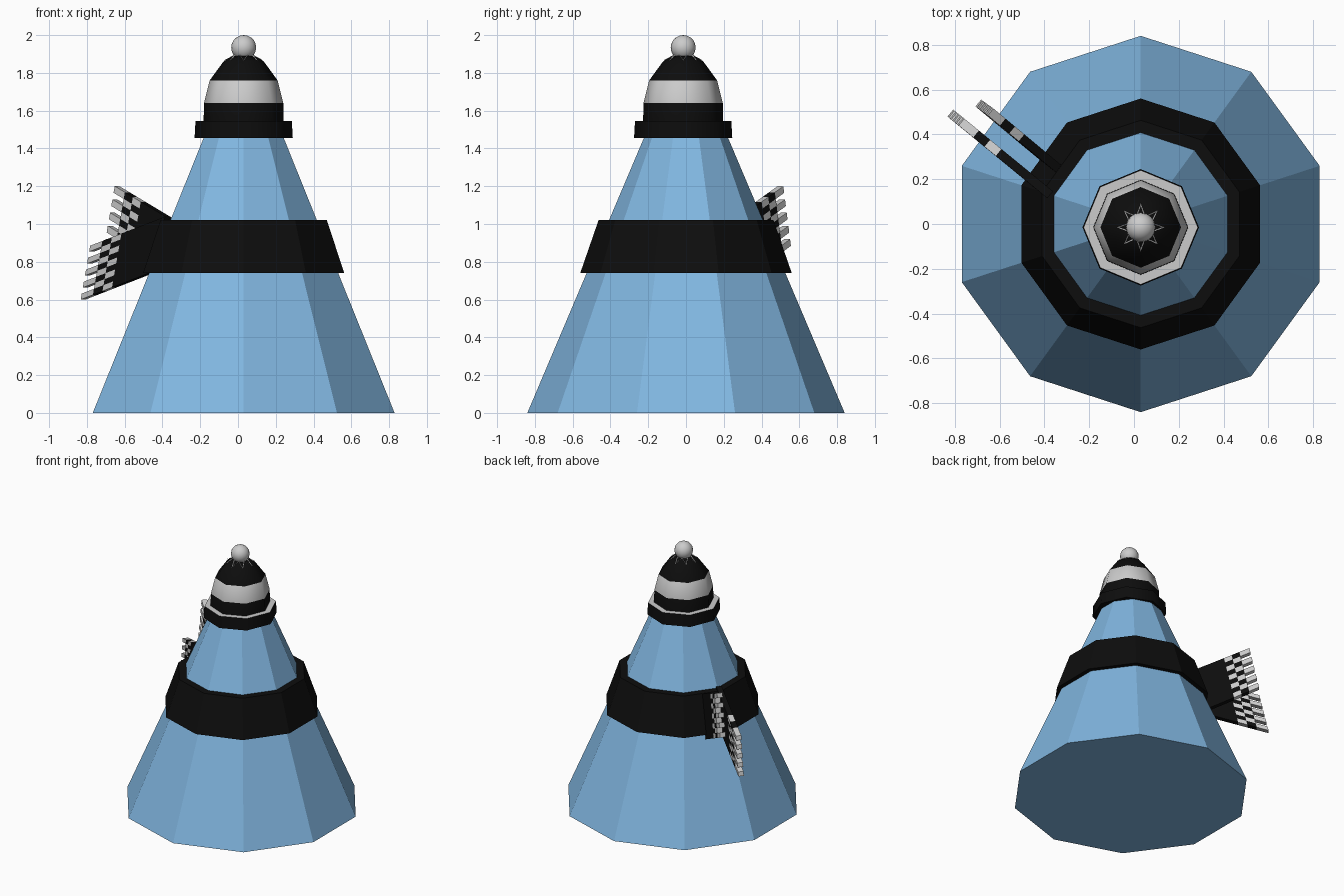
import bpy, bmesh
from math import sin, cos, pi, radians
from mathutils import Vector

if "Cube" in bpy.data.objects:
    bpy.data.objects.remove(bpy.data.objects["Cube"])


def material(name, rgb):
    m = bpy.data.materials.new(name)
    m.diffuse_color = (*rgb, 1)
    m.use_nodes = True
    m.node_tree.nodes["Principled BSDF"].inputs["Base Color"].default_value = m.diffuse_color
    return m


BLUE = material("blue", (0.22, 0.47, 0.75))
BLACK = material("black", (0.004, 0.004, 0.004))
GREY = material("light_grey", (0.8, 0.8, 0.8))


def finish(name, bm, mats):
    me = bpy.data.meshes.new(name)
    bm.to_mesh(me)
    bm.free()
    for m in mats:
        me.materials.append(m)
    ob = bpy.data.objects.new(name, me)
    bpy.context.collection.objects.link(ob)
    return ob


def smooth(ob, angle):
    bpy.ops.object.select_all(action='DESELECT')
    ob.select_set(True)
    bpy.context.view_layer.objects.active = ob
    bpy.ops.object.shade_smooth_by_angle(angle=radians(angle))


def lathe(name, profile, sides, centre, mats, bands=None, closed=False):
    """Spin (radius, z) points; bands gives a material slot per segment."""
    bm = bmesh.new()
    rings = []
    for r, z in profile:
        angles = [pi / 2 + 2 * pi * k / sides for k in range(sides)]
        rings.append([bm.verts.new((centre[0] + r * cos(a), centre[1] + r * sin(a), z))
                      for a in angles])
    n = len(rings)
    for i in range(n if closed else n - 1):
        a, b = rings[i], rings[(i + 1) % n]
        for k in range(sides):
            j = (k + 1) % sides
            f = bm.faces.new((a[k], a[j], b[j], b[k]))
            f.material_index = bands[i] if bands else 0
    if not closed:
        bm.faces.new(rings[0][::-1]).material_index = bands[0] if bands else 0
        bm.faces.new(rings[-1]).material_index = bands[-1] if bands else 0
    bmesh.ops.recalc_face_normals(bm, faces=bm.faces)
    return finish(name, bm, mats)


def tail(name, root_low, root_high, tip_low, tip_high):
    """Scarf end: a grid with a checked border and gaps for the fringe."""
    rl, rh, tl, th = map(Vector, (root_low, root_high, tip_low, tip_high))
    ts, rows = [-0.1, 0.54, 0.68, 0.82, 1.0], 9
    bm = bmesh.new()
    grid = [[bm.verts.new(rl.lerp(tl, t).lerp(rh.lerp(th, t), s / rows))
             for s in range(rows + 1)] for t in ts]
    for c in range(4):
        for s in range(rows):
            if c == 3 and s % 2:
                continue
            f = bm.faces.new((grid[c][s], grid[c + 1][s], grid[c + 1][s + 1], grid[c][s + 1]))
            f.material_index = 1 if c > 0 and (c + s) % 2 == 1 else 0
    ob = finish(name, bm, [BLACK, GREY])
    mod = ob.modifiers.new("thickness", 'SOLIDIFY')
    mod.thickness = 0.04
    mod.offset = 0
    return ob


BODY_C = (0.03, 0.0)
HAT_C = (0.03, -0.015)

# Ten-sided cone body
lathe("cone_body", [(0.84, 0), (0.06, 1.84)], 10, BODY_C, [BLUE])

# Scarf wrap and its two hanging ends
lathe("scarf_wrap", [(0.51, 0.74), (0.56, 0.74), (0.463, 1.02), (0.39, 1.02)],
      10, BODY_C, [BLACK], closed=True)
tail("scarf_end_lower", (-0.46, 0.20, 0.74), (-0.41, 0.16, 1.025),
     (-0.82, 0.495, 0.60), (-0.77, 0.455, 0.885))
tail("scarf_end_upper", (-0.40, 0.295, 0.70), (-0.34, 0.25, 1.02),
     (-0.695, 0.54, 0.885), (-0.64, 0.50, 1.20))

# Knitted hat: folded brim, then stripes
hat = lathe("hat", [(0.20, 1.455), (0.26, 1.455), (0.255, 1.545), (0.212, 1.545),
                    (0.21, 1.64), (0.18, 1.76), (0.107, 1.86), (0.06, 1.89)],
            8, HAT_C, [BLACK, GREY], [0, 0, 1, 0, 1, 0, 0])
smooth(hat, 46)

# Pale star around the bobble, lying on the hat's upper facets
bm = bmesh.new()
points = []
for k in range(16):
    a = pi / 2 + k * pi / 8
    r, z = (0.108, 1.864) if k % 2 == 0 else (0.06 * cos(pi / 8), 1.895)
    points.append(bm.verts.new((HAT_C[0] + r * cos(a), HAT_C[1] + r * sin(a), z)))
top = bm.verts.new((*HAT_C, 1.897))
for k in range(16):
    bm.faces.new((top, points[k], points[(k + 1) % 16]))
finish("hat_star", bm, [GREY])

# Bobble
bpy.ops.mesh.primitive_uv_sphere_add(segments=16, ring_count=10, radius=0.066,
                                     location=(*HAT_C, 1.934))
bobble = bpy.context.object
bobble.name = "hat_bobble"
bobble.data.materials.append(GREY)
smooth(bobble, 60)
